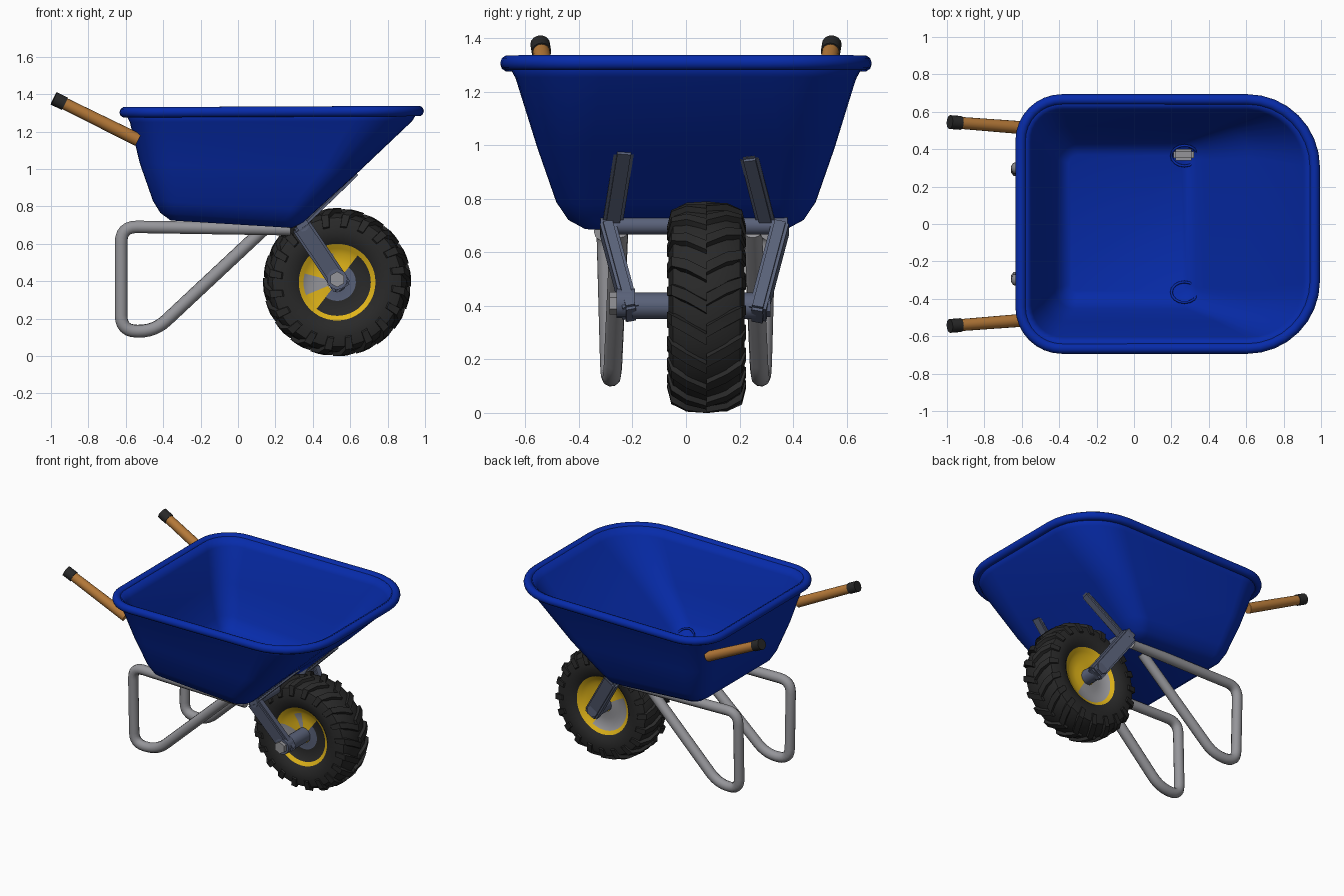
import bpy, bmesh
from math import sin, cos, pi, radians, degrees, atan2
from mathutils import Vector, Matrix

if "Cube" in bpy.data.objects:
    bpy.data.objects.remove(bpy.data.objects["Cube"], do_unlink=True)


def material(name, rgb):
    m = bpy.data.materials.new(name)
    m.use_nodes = True
    m.diffuse_color = (*rgb, 1)
    bsdf = next(n for n in m.node_tree.nodes if n.type == 'BSDF_PRINCIPLED')
    bsdf.inputs["Base Color"].default_value = (*rgb, 1)
    return m


BLUE = material("tub blue", (0.002, 0.024, 0.40))
GREY = material("steel grey", (0.30, 0.30, 0.32))
SLATE = material("slate steel", (0.10, 0.12, 0.19))
BLACK = material("rubber black", (0.022, 0.022, 0.022))
WOOD = material("handle wood", (0.46, 0.19, 0.04))
YELLOW = material("rim yellow", (0.75, 0.46, 0.01))


def make(name, bm, *mats, angle=40):
    me = bpy.data.meshes.new(name)
    bm.to_mesh(me)
    bm.free()
    for m in mats:
        me.materials.append(m)
    for p in me.polygons:
        p.use_smooth = True
    me.set_sharp_from_angle(angle=radians(angle))
    ob = bpy.data.objects.new(name, me)
    bpy.context.collection.objects.link(ob)
    return ob


def rod(name, a, b, r, mat, sides=16, r2=None):
    a, b = Vector(a), Vector(b)
    d = b - a
    bm = bmesh.new()
    bmesh.ops.create_cone(bm, cap_ends=True, segments=sides, radius1=r,
                          radius2=r2 or r, depth=d.length)
    bm.transform(Matrix.Translation((a + b) / 2) @ d.to_track_quat('Z', 'Y').to_matrix().to_4x4())
    return make(name, bm, mat)


def bar(name, a, b, width, thick, mat):
    """Bevelled flat bar from a to b, its thin side facing y."""
    a, b = Vector(a), Vector(b)
    z = (b - a).normalized()
    x = Vector((0, 1, 0)).cross(z).normalized()
    y = z.cross(x)
    bm = bmesh.new()
    bmesh.ops.create_cube(bm, size=1)
    bmesh.ops.scale(bm, vec=(width, thick, (b - a).length), verts=bm.verts)
    bmesh.ops.bevel(bm, geom=bm.edges[:], offset=0.012, segments=2, affect='EDGES')
    bm.transform(Matrix.Translation((a + b) / 2) @ Matrix((x, y, z)).transposed().to_4x4())
    return make(name, bm, mat, angle=60)


def fillet(points, r, n=6):
    """Round the inner corners of an open path."""
    pts = [Vector(p) for p in points]
    out = [pts[0]]
    for p, c, q in zip(pts, pts[1:], pts[2:]):
        s, e = c + (p - c).normalized() * r, c + (q - c).normalized() * r
        for i in range(n + 1):
            t = i / n
            out.append(s * (1 - t) ** 2 + c * 2 * t * (1 - t) + e * t * t)
    return out + [pts[-1]]


def tube(name, pts, r, mat, closed=False):
    cu = bpy.data.curves.new(name, 'CURVE')
    cu.dimensions = '3D'
    cu.bevel_depth = r
    cu.bevel_resolution = 3
    cu.use_fill_caps = True
    sp = cu.splines.new('POLY')
    sp.points.add(len(pts) - 1)
    for p, co in zip(sp.points, pts):
        p.co = (*co, 1)
    sp.use_cyclic_u = closed
    sp.use_smooth = True
    cu.materials.append(mat)
    ob = bpy.data.objects.new(name, cu)
    bpy.context.collection.objects.link(ob)
    return ob


def ring(x0, x1, hy, rb, rf, zb, zf, n=8):
    """Rounded rectangle, counter-clockwise, tilted from back to front."""
    corners = [(x1 - rf, hy - rf, rf), (x0 + rb, hy - rb, rb),
               (x0 + rb, rb - hy, rb), (x1 - rf, rf - hy, rf)]
    pts = []
    for k, (cx, cy, r) in enumerate(corners):
        for i in range(n + 1):
            a = (k + i / n) * pi / 2
            x, y = cx + r * cos(a), cy + r * sin(a)
            pts.append(Vector((x, y, zb + (zf - zb) * (x - x0) / (x1 - x0))))
    return pts


# Tub: stacked rounded rings, given thickness, with a rolled rim
RINGS = [(-0.605, 0.965, 0.665, 0.22, 0.36, 1.303, 1.31),
         (-0.578, 0.93, 0.637, 0.20, 0.32, 1.25, 1.255),
         (-0.525, 0.64, 0.555, 0.17, 0.20, 1.03, 0.98),
         (-0.455, 0.42, 0.485, 0.14, 0.14, 0.83, 0.78),
         (-0.415, 0.35, 0.44, 0.10, 0.10, 0.765, 0.715),
         (-0.36, 0.29, 0.38, 0.06, 0.06, 0.725, 0.685)]
bm = bmesh.new()
loops = [[bm.verts.new(p) for p in ring(*r)] for r in RINGS]
for up, lo in zip(loops, loops[1:]):
    for i in range(len(up)):
        j = (i + 1) % len(up)
        bm.faces.new((up[i], lo[i], lo[j], up[j]))
bm.faces.new(loops[-1][::-1])
tub = make("tub", bm, BLUE, angle=50)
shell = tub.modifiers.new("thickness", 'SOLIDIFY')
shell.thickness = 0.035
shell.offset = -1
tube("tub_rim", ring(*RINGS[0]), 0.029, BLUE, closed=True)

# Paired parts: handles, legs and under-tub rails
for side, s in (("right", -1), ("left", 1)):
    tip, root = Vector((-0.985, s * 0.545, 1.378)), Vector((-0.535, s * 0.51, 1.156))
    d = root - tip
    rod(side + "_handle", tip + d * 0.1, root, 0.032, WOOD, r2=0.035)
    rod(side + "_grip", tip, tip + d * 0.13, 0.037, BLACK)
    path = [(0.28, s * 0.31, 0.678), (-0.625, s * 0.30, 0.692), (-0.625, s * 0.285, 0.133),
            (-0.445, s * 0.275, 0.133), (0.14, s * 0.25, 0.68)]
    tube(side + "_leg", fillet(path, 0.085), 0.035, GREY)
    # Shallow bolt seat in the tub floor
    seat = []
    for t in range(16):
        x, y = 0.27 + 0.07 * cos(t * pi / 8), 0.365 + 0.055 * sin(t * pi / 8)
        seat.append((x, s * y, 0.726 + max(0, y - 0.36)))
    tube(side + "_bolt_seat", seat, 0.007, BLUE, closed=True)
bar("floor_bracket", (0.21, 0.37, 0.745), (0.32, 0.37, 0.745), 0.05, 0.06, GREY)

# Fork: cross bar, two arms, and braces running up the tub front
rod("cross_bar", (0.345, -0.32, 0.70), (0.345, 0.38, 0.70), 0.034, SLATE)
bar("right_fork_arm", (0.335, -0.295, 0.70), (0.56, -0.205, 0.365), 0.105, 0.06, SLATE)
bar("left_fork_arm", (0.335, 0.355, 0.70), (0.56, 0.265, 0.36), 0.105, 0.065, SLATE)
bar("right_brace", (0.35, -0.275, 0.705), (0.64, -0.23, 0.985), 0.03, 0.075, SLATE)
bar("left_brace", (0.35, 0.30, 0.705), (0.615, 0.235, 0.96), 0.03, 0.07, SLATE)

# Wheel, set slightly off the centre line
CX, CY, CZ, SEG = 0.53, 0.077, 0.395, 48


def lathe(profile, closed):
    """Spin (y, radius) pairs about the axle."""
    bm = bmesh.new()
    rows = [[bm.verts.new((CX + r * cos(2 * pi * k / SEG), CY + y, CZ + r * sin(2 * pi * k / SEG)))
             for k in range(SEG)] for y, r in profile]
    pairs = list(zip(rows, rows[1:])) + ([(rows[-1], rows[0])] if closed else [])
    for a, b in pairs:
        for k in range(SEG):
            j = (k + 1) % SEG
            bm.faces.new((a[k], a[j], b[j], b[k]))
    bmesh.ops.recalc_face_normals(bm, faces=bm.faces)
    return bm


half = [(-0.10, 0.19), (-0.133, 0.225), (-0.142, 0.29), (-0.125, 0.345), (-0.075, 0.37), (0, 0.376)]
make("tyre", lathe(half + [(-y, r) for y, r in half[-2::-1]], True), BLACK)

# Chevron lugs wrapping from the tread centre onto the sidewalls
bm = bmesh.new()
LUGS = 20
for s in (-1, 1):
    for k in range(LUGS):
        rows = []
        for y, r, turn in ((0, 0.396, 0), (0.075, 0.391, 0.11), (0.132, 0.364, 0.18), (0.148, 0.30, 0.20)):
            a = 2 * pi * (k + (0.25 if s > 0 else 0)) / LUGS + turn
            row = []
            for da, drop in ((-0.08, 0.035), (-0.055, 0), (0.055, 0), (0.08, 0.035)):
                rr, yy = r - drop, s * max(y - drop * (y > 0.1), 0)
                row.append(bm.verts.new((CX + rr * cos(a + da), CY + yy, CZ + rr * sin(a + da))))
            rows.append(row)
        for p, q in zip(rows, rows[1:]):
            for i in range(3):
                bm.faces.new((p[i], p[i + 1], q[i + 1], q[i]))
        bm.faces.new(rows[0])
        bm.faces.new(rows[-1])
bmesh.ops.recalc_face_normals(bm, faces=bm.faces)
make("tyre_lugs", bm, BLACK, angle=30)

# Dished wheel rim: yellow with worn steel and dark patches
dish = [(-0.115, 0.205), (-0.10, 0.18), (-0.085, 0.155), (-0.08, 0.10), (-0.085, 0.05)]
bm = lathe(dish + [(-y, r) for y, r in dish[::-1]], False)
for f in bm.faces:
    c = f.calc_center_median() - Vector((CX, CY, CZ))
    a = degrees(atan2(c.z, c.x)) % 360
    radius = Vector((c.x, c.z)).length
    if radius > 0.185 or abs(c.y) < 0.05:
        continue
    if c.y > 0:
        f.material_index = int(150 < a < 300)
    elif 165 < a < 205 or (95 < a < 120 and radius < 0.16):
        f.material_index = 1
    elif a < 50 or a > 235:
        f.material_index = 3 if radius > 0.10 else 2
make("wheel_rim", bm, YELLOW, GREY, SLATE, BLACK)

# Axle, collars and end nuts
rod("axle", (CX, -0.20, 0.40), (CX, 0.29, 0.40), 0.05, SLATE)
rod("right_axle_cap", (CX, -0.26, 0.41), (CX, -0.19, 0.41), 0.055, SLATE)
rod("right_axle_nut", (CX, -0.285, 0.41), (CX, -0.25, 0.41), 0.042, GREY, sides=6)
rod("left_axle_cap", (CX, 0.28, 0.40), (CX, 0.315, 0.40), 0.042, SLATE, sides=6)
